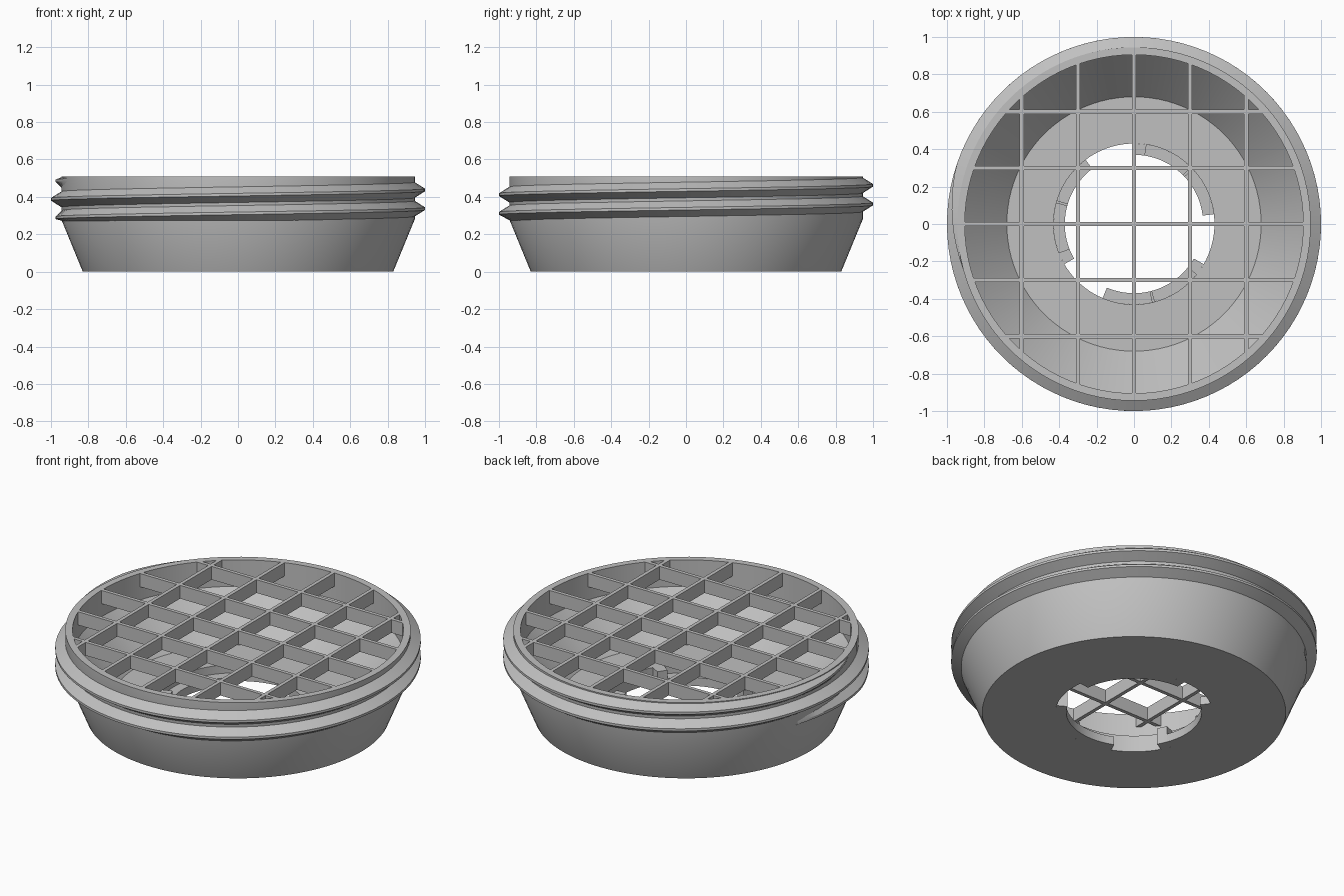
import bpy, bmesh, math

if "Cube" in bpy.data.objects:
    bpy.data.objects.remove(bpy.data.objects["Cube"], do_unlink=True)

TOP, FLOOR, LEDGE = 0.51, 0.10, 0.05
CORE, LIP, BORE, NOTCH = 0.945, 0.905, 0.37, 0.43
SEGMENTS = 96

grey = bpy.data.materials.new("plain_grey")
grey.use_nodes = True
grey.diffuse_color = (0.53, 0.53, 0.53, 1)
grey.node_tree.nodes["Principled BSDF"].inputs["Base Color"].default_value = grey.diffuse_color


def finish(name, bm, smooth=True):
    bmesh.ops.recalc_face_normals(bm, faces=bm.faces)
    mesh = bpy.data.meshes.new(name)
    bm.to_mesh(mesh)
    bm.free()
    mesh.materials.append(grey)
    obj = bpy.data.objects.new(name, mesh)
    bpy.context.collection.objects.link(obj)
    if smooth:
        bpy.ops.object.select_all(action="DESELECT")
        obj.select_set(True)
        bpy.context.view_layer.objects.active = obj
        bpy.ops.object.shade_smooth_by_angle(angle=math.radians(25))
    return obj


def sweep(name, sections, closed=False):
    """Skin a list of (angle, [(radius, z), ...]) sections around the z axis."""
    bm = bmesh.new()
    rings = [[bm.verts.new((r * math.cos(a), r * math.sin(a), z)) for r, z in profile]
             for a, profile in sections]
    count = len(rings[0])
    pairs = list(zip(rings, rings[1:]))
    if closed:
        pairs.append((rings[-1], rings[0]))
    else:
        bm.faces.new(rings[0])
        bm.faces.new(rings[-1])
    for one, two in pairs:
        for i in range(count):
            j = (i + 1) % count
            bm.faces.new((one[i], one[j], two[j], two[i]))
    return finish(name, bm)


def sector(name, start, end, r0, r1, z0, z1):
    steps = max(2, round((end - start) / 3.75))
    profile = [(r0, z0), (r1, z0), (r1, z1), (r0, z1)]
    sweep(name, [(math.radians(start + (end - start) * i / steps), profile)
                 for i in range(steps + 1)])


# Hollow cup: flared outside, vertical lip and sloping wall inside
cup = [(NOTCH, 0), (0.83, 0), (CORE, 0.28), (CORE, TOP), (LIP, TOP),
       (LIP, 0.35), (0.68, FLOOR), (NOTCH, FLOOR)]
sweep("cup_body", [(2 * math.pi * i / SEGMENTS, cup) for i in range(SEGMENTS)], closed=True)

# Locking ring in the bore: three open notches, low ledges, posts and stops
for k in range(3):
    turn = 120 * k
    sector(f"bore_ledge_{k + 1}", 7 + turn, 81 + turn, BORE, NOTCH, 0, LEDGE)
    sector(f"bore_post_{k + 1}", 81 + turn, 90 + turn, BORE, NOTCH, 0, FLOOR)
    sector(f"ledge_stop_{k + 1}", 43 + turn, 45 + turn, BORE, NOTCH, LEDGE, LEDGE + 0.015)

# Screw thread rising counterclockwise, fading out at both ends
first, last, fade = -0.55, 1.55, 0.1
steps = round((last - first) * SEGMENTS)
thread = []
for i in range(steps + 1):
    t = first + (last - first) * i / steps
    height = 0.337 + 0.1 * t
    grow = min(1, (t - first) / fade, (last - t) / fade)
    crest = 0.94 + 0.06 * grow
    shape = [(0.935, -0.048), (crest, -0.007), (crest, 0.007), (0.935, 0.048)]
    thread.append((2 * math.pi * t,
                   [(r, min(TOP - 0.001, max(0.27, height + dz))) for r, dz in shape]))
sweep("screw_thread", thread)

# Square grille across the mouth
bars = bmesh.new()
for k in range(-2, 3):
    offset = 0.3 * k
    length = 2 * math.sqrt(0.918 ** 2 - offset ** 2)
    for along_x in (True, False):
        cube = bmesh.ops.create_cube(bars, size=1)["verts"]
        size = (length, 0.022, 0.08) if along_x else (0.022, length, 0.08)
        place = (0, offset, TOP - 0.04) if along_x else (offset, 0, TOP - 0.04)
        bmesh.ops.scale(bars, vec=size, verts=cube)
        bmesh.ops.translate(bars, vec=place, verts=cube)
finish("grille_bars", bars, smooth=False)
